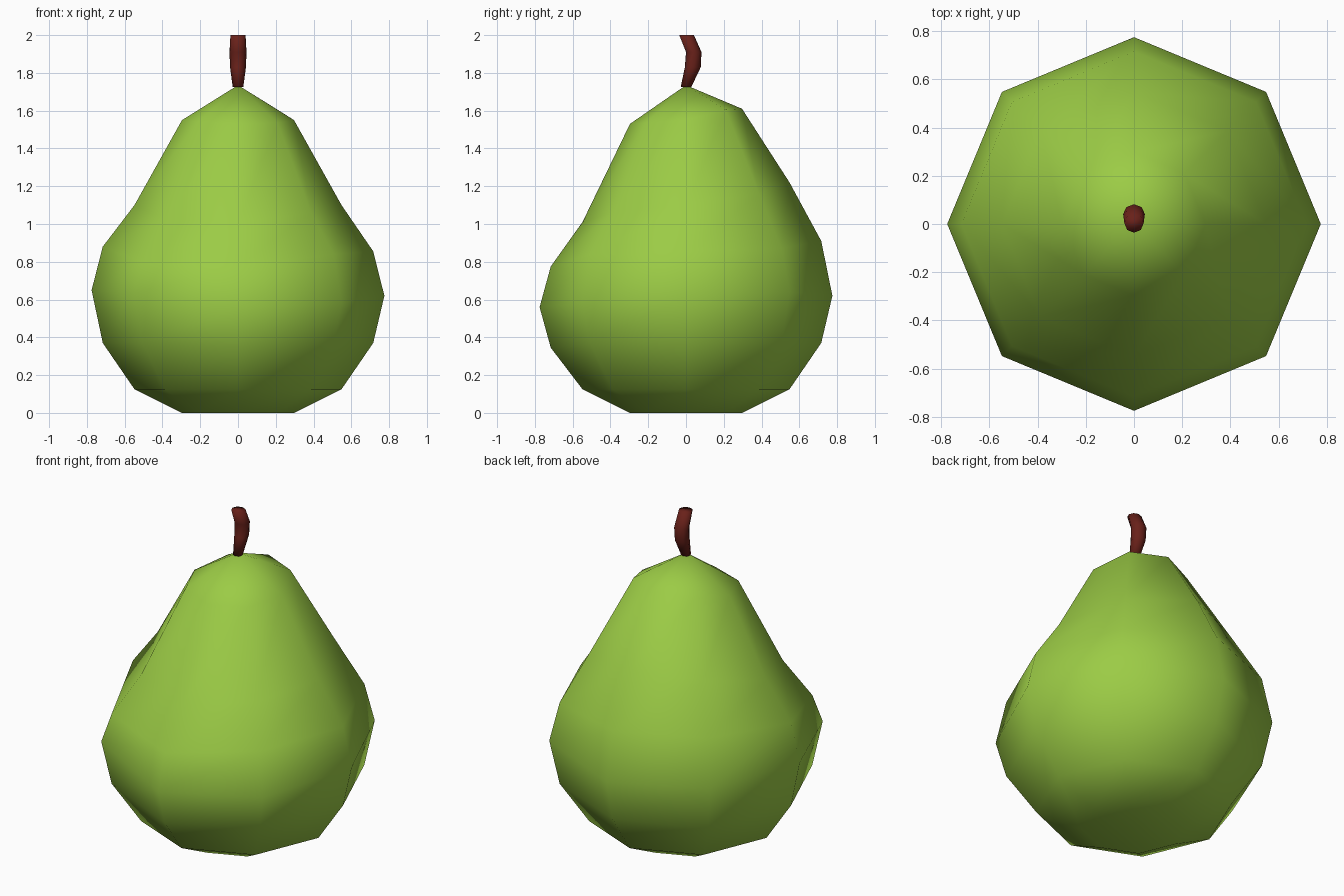
import bpy, bmesh
from math import sin, cos, pi

if "Cube" in bpy.data.objects:
    bpy.data.objects.remove(bpy.data.objects["Cube"])

SIDES = 8


def loft(name, rings, color, bottom=None, top=None):
    """Skin a list of vertex rings, closing each end with a pole or a flat cap."""
    bm = bmesh.new()
    loops = [[bm.verts.new(p) for p in ring] for ring in rings]
    for a, b in zip(loops, loops[1:]):
        for i in range(SIDES):
            j = (i + 1) % SIDES
            bm.faces.new((a[i], a[j], b[j], b[i]))
    for loop, pole in ((loops[0][::-1], bottom), (loops[-1], top)):
        if pole is None:
            bm.faces.new(loop)
        else:
            p = bm.verts.new((0, 0, pole))
            for i in range(SIDES):
                bm.faces.new((loop[i], loop[(i + 1) % SIDES], p))
    bmesh.ops.recalc_face_normals(bm, faces=bm.faces)
    mesh = bpy.data.meshes.new(name)
    bm.to_mesh(mesh)
    bm.free()
    mesh.shade_smooth()
    mat = bpy.data.materials.new(name + "_color")
    mat.diffuse_color = color
    mat.use_nodes = True
    mat.node_tree.nodes["Principled BSDF"].inputs["Base Color"].default_value = mat.diffuse_color
    mesh.materials.append(mat)
    obj = bpy.data.objects.new(name, mesh)
    bpy.context.collection.objects.link(obj)
    return obj


def ring(radius, heights, cy=0, ry=None):
    ry = ry or radius
    return [(radius * cos(2 * pi * i / SIDES), cy + ry * sin(2 * pi * i / SIDES), h)
            for i, h in enumerate(heights)]


# Fruit body: an 8 x 8 sphere with each level reshaped; the neck leans unevenly.
# Heights run counter-clockwise from +x.
levels = [
    [0.0] * 8,
    [0.125] * 8,
    [0.37, 0.37, 0.37, 0.36, 0.37, 0.37, 0.345, 0.365],
    [0.62, 0.64, 0.62, 0.635, 0.65, 0.635, 0.56, 0.58],
    [0.855, 0.87, 0.91, 0.92, 0.88, 0.80, 0.775, 0.84],
    [1.10, 1.16, 1.22, 1.19, 1.10, 1.03, 1.01, 1.06],
    [1.55, 1.605, 1.61, 1.59, 1.55, 1.54, 1.53, 1.535],
]
body = [ring(0.775 * sin(pi * (k + 1) / 8), h) for k, h in enumerate(levels)]
loft("fruit_body", body, (0.33, 0.6, 0.06, 1), bottom=0.03, top=1.735)

# Stem: curved tube bending toward the back, then forward at the tip
path = [(1.725, 0.0, 0.028, 0.028), (1.83, 0.036, 0.042, 0.042),
        (1.91, 0.041, 0.045, 0.041), (2.0, 0.003, 0.04, 0.039)]
stem = [ring(rx, [z] * SIDES, cy, ry) for z, cy, rx, ry in path]
loft("stem", stem, (0.14, 0.015, 0.01, 1))
